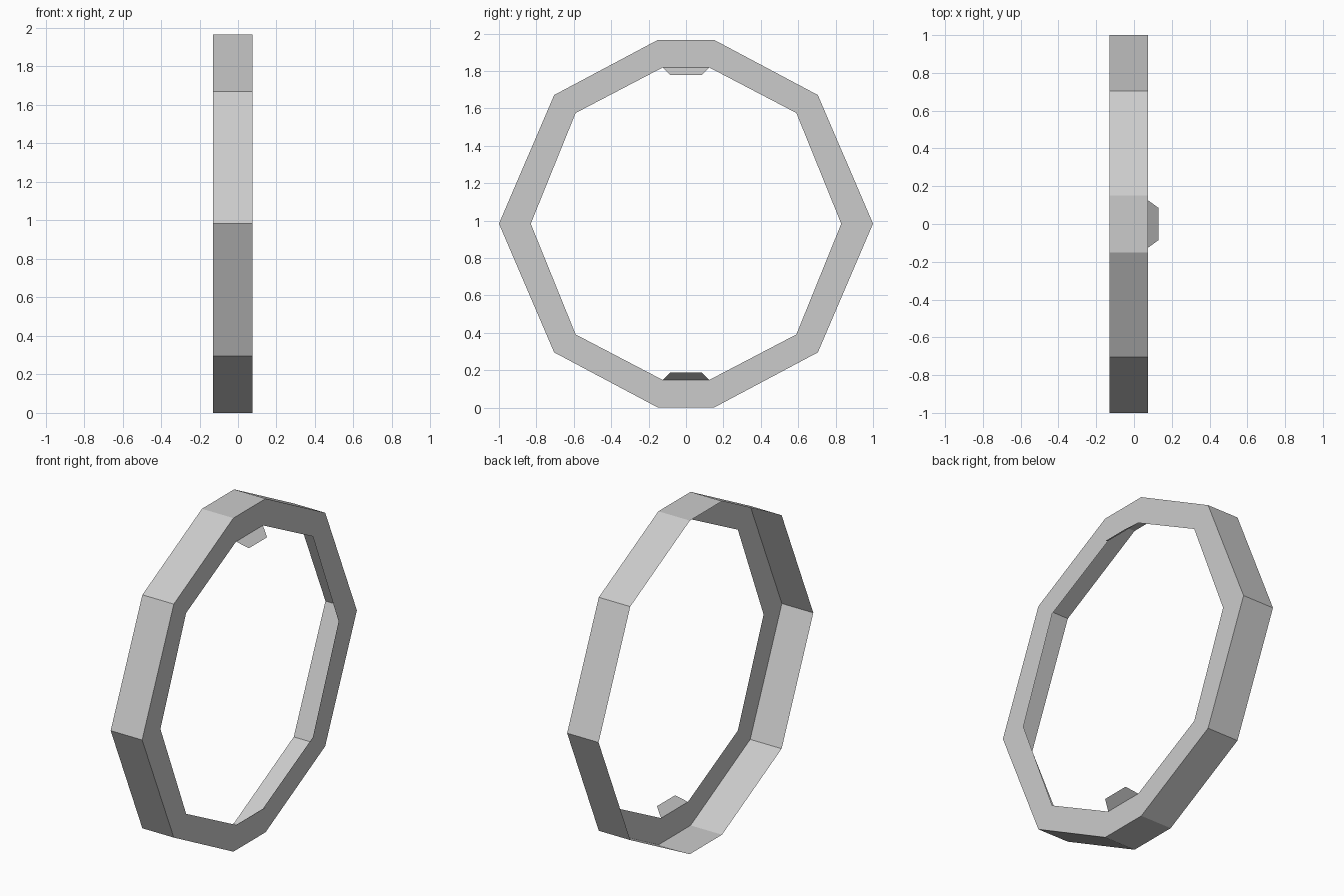
import bpy

if "Cube" in bpy.data.objects:
    bpy.data.objects.remove(bpy.data.objects["Cube"])

X_BACK, X_FACE, X_TIP = -0.13, 0.075, 0.13
MID = 0.983


def ring_profile(quarter):
    """Mirror a quarter profile (y, height above centre) into a closed loop."""
    right = quarter + [(y, -h) for y, h in reversed(quarter[:-1])]
    return right + [(-y, h) for y, h in reversed(right)]


def loop_at(profile, x):
    return [(x, y, MID + h) for y, h in profile]


def make_object(name, verts, faces):
    mesh = bpy.data.meshes.new(name)
    mesh.from_pydata(verts, [], faces)
    mesh.update()
    obj = bpy.data.objects.new(name, mesh)
    bpy.context.collection.objects.link(obj)
    return obj


def bridge(name, loop_a, loop_b):
    """Band of quads between two matching closed loops."""
    n = len(loop_a)
    faces = [(i, (i + 1) % n, n + (i + 1) % n, n + i) for i in range(n)]
    return make_object(name, loop_a + loop_b, faces)


outer = ring_profile([(0.15, 0.983), (0.705, 0.688), (1.0, 0.0)])
inner = ring_profile([(0.125, 0.835), (0.59, 0.592), (0.83, 0.0)])

# Outer wall, open at the back
bridge("outer_wall", loop_at(outer, X_FACE), loop_at(outer, X_BACK))

# Flat ring on the +x side only
bridge("face_ring", loop_at(inner, X_FACE), loop_at(outer, X_FACE))

# Thin sloping tabs at the top and bottom of the opening
for name, s in (("top_tab", 1), ("bottom_tab", -1)):
    root, tip = MID + s * 0.835, MID + s * 0.795
    verts = [(X_FACE, -0.125 * s, root), (X_TIP, -0.085 * s, tip),
             (X_TIP, 0.085 * s, tip), (X_FACE, 0.125 * s, root)]
    make_object(name, verts, [(0, 1, 2, 3)])
